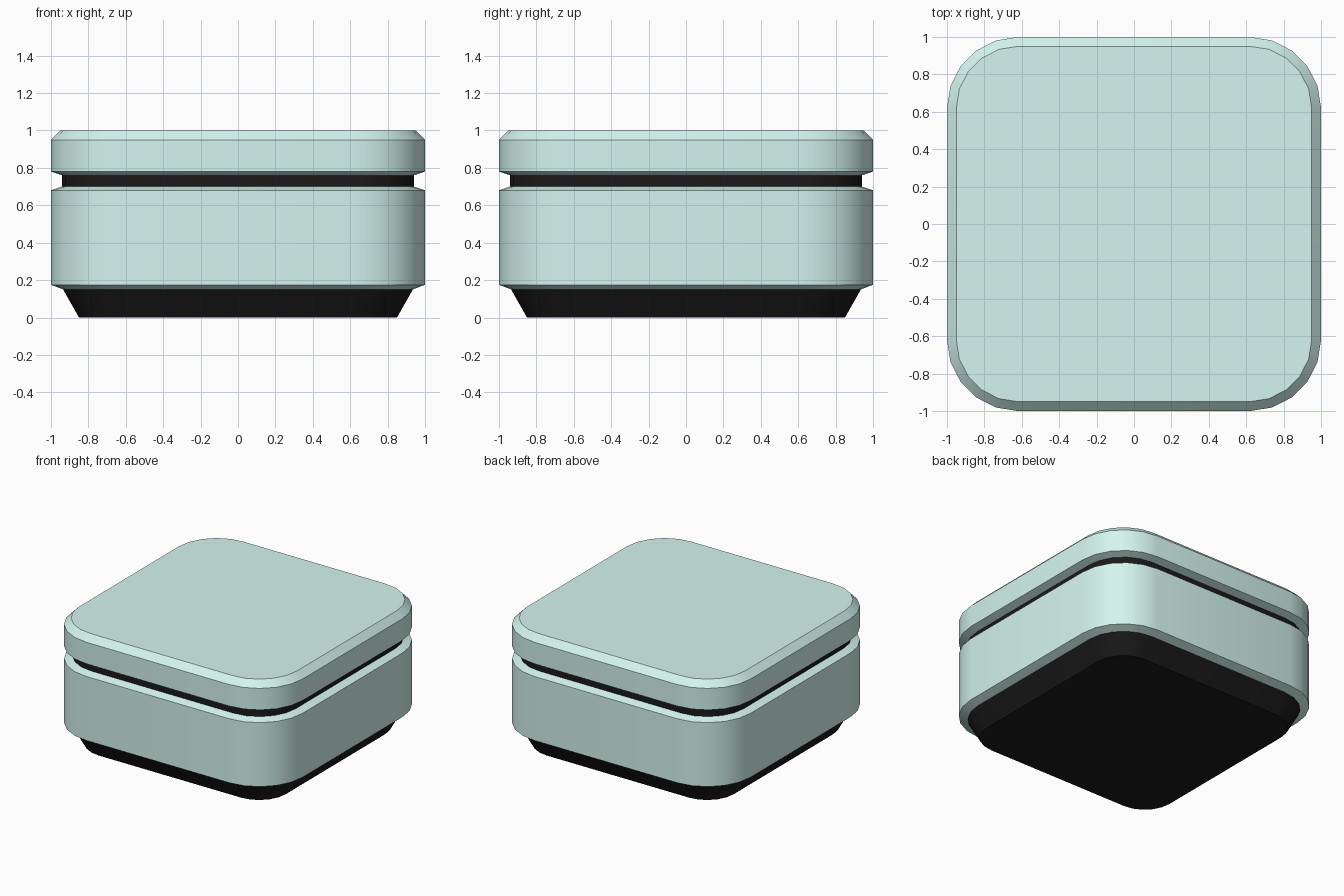
import bpy, bmesh, math

if "Cube" in bpy.data.objects:
    bpy.data.objects.remove(bpy.data.objects["Cube"])

CORNER = 0.62   # centre of the corner arcs, shared by every layer
SEGMENTS = 5


def material(name, colour):
    m = bpy.data.materials.new(name)
    m.diffuse_color = (*colour, 1)
    m.use_nodes = True
    m.node_tree.nodes["Principled BSDF"].inputs["Base Color"].default_value = m.diffuse_color
    return m


def ring(bm, half, z):
    """Rounded square whose sides lie at +-half."""
    r = half - CORNER
    verts = []
    for quarter, (sx, sy) in enumerate(((1, 1), (-1, 1), (-1, -1), (1, -1))):
        for i in range(SEGMENTS + 1):
            a = math.pi / 2 * (quarter + i / SEGMENTS)
            verts.append(bm.verts.new((sx * CORNER + r * math.cos(a),
                                       sy * CORNER + r * math.sin(a), z)))
    return verts


def layer(name, profile, mat, cap_bottom=False, cap_top=False):
    """Stack rounded squares given as (half width, height), bottom to top."""
    bm = bmesh.new()
    rings = [ring(bm, h, z) for h, z in profile]
    n = len(rings[0])
    for low, high in zip(rings, rings[1:]):
        for i in range(n):
            j = (i + 1) % n
            bm.faces.new((low[i], low[j], high[j], high[i]))
    if cap_bottom:
        bm.faces.new(rings[0][::-1])
    if cap_top:
        bm.faces.new(rings[-1])
    mesh = bpy.data.meshes.new(name)
    bm.to_mesh(mesh)
    bm.free()
    mesh.materials.append(mat)
    ob = bpy.data.objects.new(name, mesh)
    bpy.context.collection.objects.link(ob)
    bpy.ops.object.select_all(action='DESELECT')
    ob.select_set(True)
    bpy.context.view_layer.objects.active = ob
    bpy.ops.object.shade_smooth_by_angle(angle=math.radians(25))


shell = material("pale_teal", (0.66, 0.91, 0.86))
black = material("black", (0.01, 0.01, 0.01))

# Tapered foot
layer("base", [(0.85, 0), (0.935, 0.15)], black, cap_bottom=True)
# Main body with chamfered rims
layer("body", [(0.935, 0.15), (1, 0.175), (1, 0.68), (0.94, 0.70)], shell)
# Recessed dark gap
layer("groove", [(0.94, 0.70), (0.94, 0.76)], black)
# Lid with a wide top chamfer
layer("lid", [(0.94, 0.76), (1, 0.78), (1, 0.95), (0.95, 1)], shell, cap_top=True)
